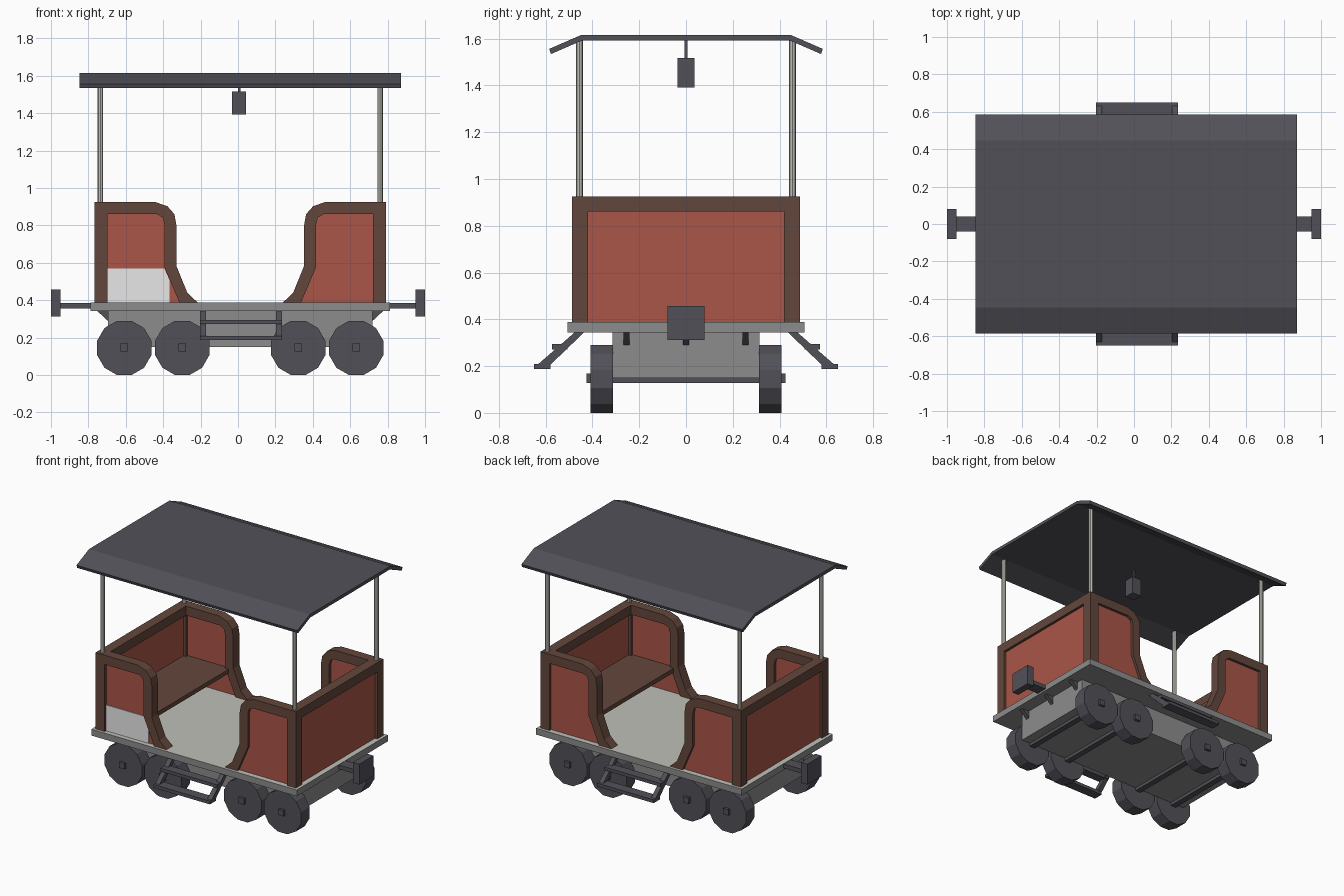
import bpy, bmesh, math
from mathutils import Matrix

cube = bpy.data.objects.get("Cube")
if cube:
    bpy.data.objects.remove(cube)

CX = 0.012  # body centre along the length


def material(name, r, g, b):
    m = bpy.data.materials.new(name)
    m.use_nodes = True
    m.diffuse_color = (r, g, b, 1)
    m.node_tree.nodes["Principled BSDF"].inputs["Base Color"].default_value = (r, g, b, 1)
    return m


RED = material("red panel", 0.40, 0.092, 0.064)
BROWN = material("brown wood", 0.123, 0.062, 0.045)
DARK = material("dark metal", 0.084, 0.081, 0.098)
GREY = material("grey chassis", 0.264, 0.264, 0.264)
PALE = material("pale floor", 0.52, 0.53, 0.47)
LIGHT = material("light grey patch", 0.8, 0.8, 0.8)


def finish(name, bm, *mats):
    bmesh.ops.recalc_face_normals(bm, faces=bm.faces)
    mesh = bpy.data.meshes.new(name)
    bm.to_mesh(mesh)
    bm.free()
    for m in mats:
        mesh.materials.append(m)
    ob = bpy.data.objects.new(name, mesh)
    bpy.context.collection.objects.link(ob)
    return ob


def prism(name, pts, axis, a, b, mat):
    """Extrude a profile, (x, z) along y or (y, z) along x, from a to b."""
    bm = bmesh.new()
    place = (lambda p, t: (p[0], t, p[1])) if axis == "y" else (lambda p, t: (t, p[0], p[1]))
    face = bm.faces.new([bm.verts.new(place(p, a)) for p in pts])
    new = bmesh.ops.extrude_face_region(bm, geom=[face])["geom"]
    shift = place((0, 0), b - a)
    bmesh.ops.translate(bm, vec=shift, verts=[v for v in new if isinstance(v, bmesh.types.BMVert)])
    return finish(name, bm, mat)


def box(name, x0, x1, y0, y1, z0, z1, *mats):
    bm = bmesh.new()
    bmesh.ops.create_cube(bm, size=1)
    bmesh.ops.scale(bm, vec=(x1 - x0, y1 - y0, z1 - z0), verts=bm.verts)
    bmesh.ops.translate(bm, vec=((x0 + x1) / 2, (y0 + y1) / 2, (z0 + z1) / 2), verts=bm.verts)
    return finish(name, bm, *mats)


def cylinder(name, center, radius, depth, sides, rot, mat):
    bm = bmesh.new()
    bmesh.ops.create_cone(bm, cap_ends=True, segments=sides, radius1=radius, radius2=radius,
                          depth=depth, matrix=Matrix.Translation(center) @ rot)
    return finish(name, bm, mat)


# Platform with a pale floor on top, and the chassis below
deck = box("platform", CX - 0.80, CX + 0.80, -0.506, 0.506, 0.343, 0.388, GREY, PALE)
for f in deck.data.polygons:
    f.material_index = int(f.normal.z > 0.5)
box("chassis", CX - 0.708, CX + 0.708, -0.315, 0.315, 0.15, 0.343, GREY)

# Side frame outline, from the corner post to the foot of the doorway
outer = [(0.78, 0.388), (0.78, 0.925), (0.455, 0.925), (0.39, 0.903), (0.352, 0.86),
         (0.342, 0.805), (0.342, 0.585), (0.283, 0.44), (0.228, 0.388)]
inner = [(0.71, 0.388), (0.71, 0.86), (0.445, 0.86), (0.415, 0.843), (0.405, 0.805),
         (0.405, 0.575), (0.325, 0.388)]

for sx, end in ((-1, "right"), (1, "left")):
    def flip(pts):
        return [(CX + sx * x, z) for x, z in pts]

    def span(a, b):
        return sorted((CX + sx * a, CX + sx * b))

    for sy, side in ((-1, "front"), (1, "back")):
        tag = f"{end}_{side}"
        prism("side_frame_" + tag, flip(outer + inner[::-1]), "y", sy * 0.418, sy * 0.487, BROWN)
        prism("side_panel_" + tag, flip(inner), "y", sy * 0.437, sy * 0.468, RED)
        # Roof post
        cylinder("roof_post_" + tag, (CX + sx * 0.748, sy * 0.455, 1.262), 0.015, 0.68, 8,
                 Matrix.Identity(4), PALE)
        # Wheels with flat bottoms
        for x in (0.31, 0.62):
            turn = Matrix.Rotation(math.pi / 2, 4, "X") @ Matrix.Rotation(math.pi / 12, 4, "Z")
            cylinder("wheel_" + tag, (CX + sx * x, sy * 0.36, 0.145), 0.15, 0.095, 12, turn, DARK)

    # End wall and bench seat
    box("end_rail_" + end, *span(0.71, 0.78), -0.418, 0.418, 0.86, 0.925, BROWN)
    box("end_panel_" + end, *span(0.73, 0.761), -0.42, 0.42, 0.388, 0.86, RED)
    box("bench_seat_" + end, *span(0.377, 0.735), -0.437, 0.437, 0.54, 0.57, BROWN)

    # Square axles
    for x in (0.31, 0.62):
        box("axle_" + end, *span(x - 0.021, x + 0.021), -0.425, 0.425, 0.127, 0.168, DARK)

    # Buffer and its rod
    box("buffer_rod_" + end, *sorted((sx * 0.70, sx * 0.96)), -0.04, 0.04, 0.357, 0.386, DARK)
    box("buffer_plate_" + end, *sorted((sx * 0.95, sx)), -0.079, 0.079, 0.312, 0.456, DARK)

    # Sloping brackets under the platform ends
    for y in (-0.255, 0, 0.255):
        prism("bracket_" + end, flip([(0.70, 0.343), (0.765, 0.343), (0.708, 0.29), (0.70, 0.29)]),
              "y", y - 0.013, y + 0.013, DARK)

# Light patch on one side panel
prism("panel_patch", [(-0.70, 0.388), (-0.365, 0.388), (-0.365, 0.505), (-0.394, 0.57), (-0.70, 0.57)],
      "y", -0.473, -0.467, LIGHT)

# Boarding steps on both sides
for sy, side in ((-1, "front"), (1, "back")):
    strut = [(sy * y, z) for y, z in ((0.435, 0.345), (0.475, 0.345), (0.63, 0.21), (0.63, 0.188), (0.598, 0.188))]
    for x in (-0.203, 0.203):
        prism("step_strut_" + side, strut, "x", x, x + 0.033, DARK)
    for name, y0, y1, z in (("upper", 0.507, 0.572, 0.272), ("lower", 0.58, 0.65, 0.187)):
        box(f"{name}_step_{side}", -0.203, 0.236, *sorted((sy * y0, sy * y1)), z, z + 0.023, DARK)

# Roof with sloping eaves
top = [(-0.585, 1.556), (-0.447, 1.616), (0.447, 1.616), (0.585, 1.556)]
under = [(0.577, 1.534), (0.442, 1.593), (-0.442, 1.593), (-0.577, 1.534)]
prism("roof", top + under, "x", CX - 0.86, CX + 0.86, DARK)

# Hanging lamp
box("lamp_rod", -0.001, 0.013, -0.007, 0.007, 1.51, 1.6, DARK)
box("lamp", -0.031, 0.043, -0.037, 0.037, 1.392, 1.517, DARK)
